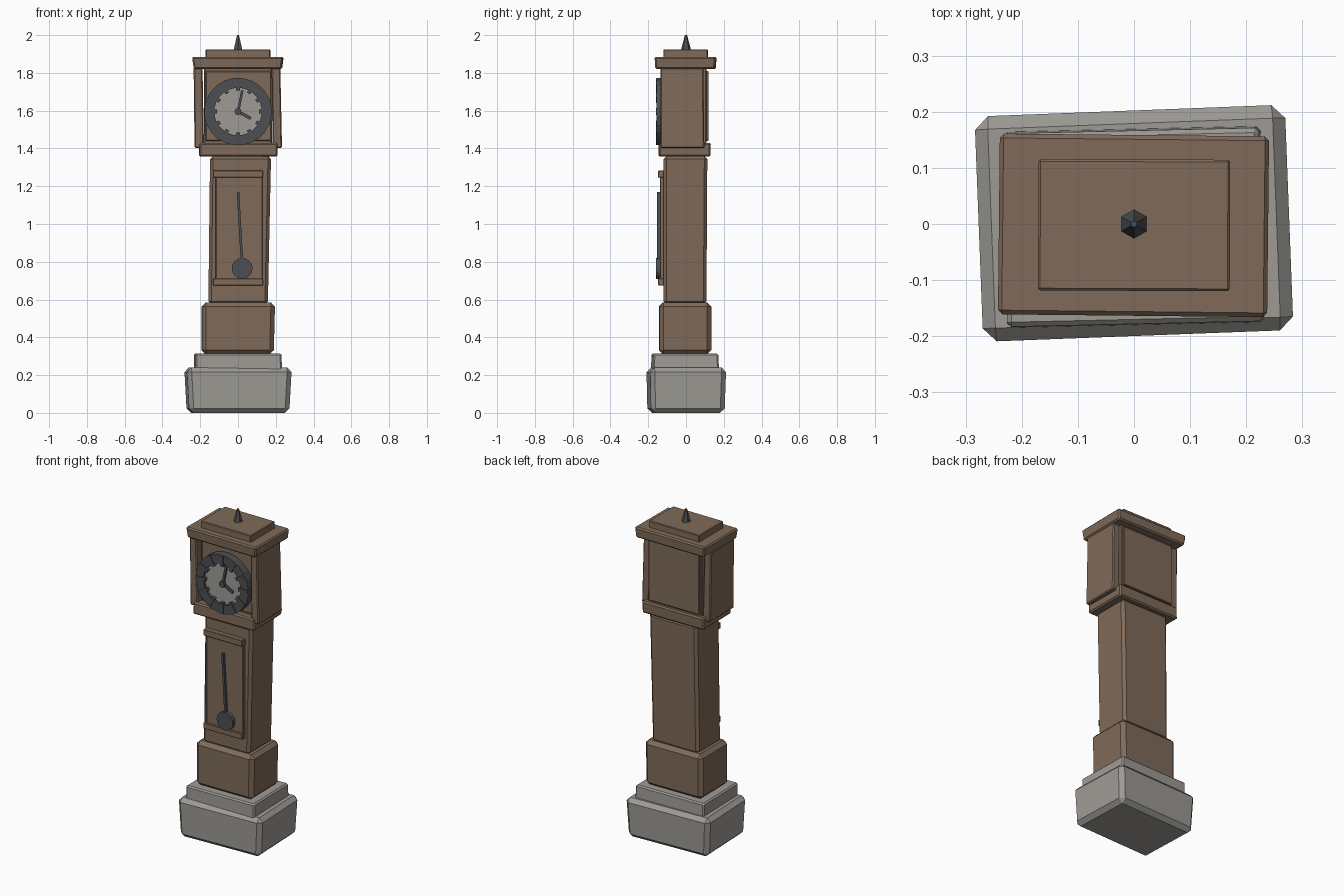
import bpy, bmesh, math
from mathutils import Matrix, Vector

if "Cube" in bpy.data.objects:
    bpy.data.objects.remove(bpy.data.objects["Cube"])


def material(name, rgb):
    m = bpy.data.materials.new(name)
    m.diffuse_color = (*rgb, 1)
    m.use_nodes = True
    m.node_tree.nodes["Principled BSDF"].inputs["Base Color"].default_value = m.diffuse_color
    return m


WOOD = material("brown wood", (0.215, 0.145, 0.100))
STONE = material("grey stone", (0.345, 0.330, 0.305))
METAL = material("dark metal", (0.072, 0.078, 0.085))


def finish(name, bm, mat):
    bmesh.ops.recalc_face_normals(bm, faces=bm.faces[:])
    me = bpy.data.meshes.new(name)
    bm.to_mesh(me)
    bm.free()
    me.materials.append(mat)
    ob = bpy.data.objects.new(name, me)
    bpy.context.collection.objects.link(ob)
    return ob


def block(name, mat, z0, z1, bottom, top=None, bevel=0.01, twist=0):
    """Hand-hewn box: bottom and top rectangles (x0, x1, y0, y1), twisted and chamfered."""
    bm = bmesh.new()
    rings = []
    a = math.radians(twist)
    for z, (x0, x1, y0, y1) in ((z0, bottom), (z1, top or bottom)):
        cx, cy = (x0 + x1) / 2, (y0 + y1) / 2
        ring = []
        for x, y in ((x0, y0), (x1, y0), (x1, y1), (x0, y1)):
            dx, dy = x - cx, y - cy
            ring.append(bm.verts.new((cx + dx * math.cos(a) - dy * math.sin(a),
                                      cy + dx * math.sin(a) + dy * math.cos(a), z)))
        rings.append(ring)
    lo, hi = rings
    bm.faces.new(lo[::-1])
    bm.faces.new(hi)
    for i in range(4):
        j = (i + 1) % 4
        bm.faces.new((lo[i], lo[j], hi[j], hi[i]))
    if bevel:
        bmesh.ops.recalc_face_normals(bm, faces=bm.faces[:])
        bmesh.ops.bevel(bm, geom=bm.edges[:], offset=bevel, segments=1,
                        profile=0.5, affect='EDGES')
    return finish(name, bm, mat)


def bar(name, mat, p, q, width, y0, y1):
    """Flat bar on the front, from (x, z) point p to q."""
    d = Vector((q[0] - p[0], 0, q[1] - p[1]))
    m = (Matrix.Translation(((p[0] + q[0]) / 2, (y0 + y1) / 2, (p[1] + q[1]) / 2))
         @ Matrix.Rotation(math.atan2(d.x, d.z), 4, 'Y')
         @ Matrix.Diagonal((width, y1 - y0, d.length, 1)))
    bm = bmesh.new()
    bmesh.ops.create_cube(bm, size=1, matrix=m)
    return finish(name, bm, mat)


def disc(name, mat, x, z, r, y0, y1, n):
    bm = bmesh.new()
    m = Matrix.Translation((x, (y0 + y1) / 2, z)) @ Matrix.Rotation(math.pi / 2, 4, 'X')
    bmesh.ops.create_cone(bm, cap_ends=True, segments=n, radius1=r, radius2=r,
                          depth=y1 - y0, matrix=m)
    return finish(name, bm, mat)


def ring(name, mat, z, r_in, r_out, y0, y1, n):
    bm = bmesh.new()
    prof = ((r_out, y0), (r_out, y1), (r_in, y1), (r_in, y0))
    loops = []
    for i in range(n):
        a = 2 * math.pi * (i + 0.5) / n
        loops.append([bm.verts.new((r * math.sin(a), y, z + r * math.cos(a)))
                      for r, y in prof])
    for i in range(n):
        p, q = loops[i], loops[(i + 1) % n]
        for k in range(4):
            l = (k + 1) % 4
            bm.faces.new((p[k], p[l], q[l], q[k]))
    return finish(name, bm, mat)


# Stone foot
block("stone_base", STONE, 0.0, 0.24, (-0.265, 0.265, -0.195, 0.195),
      (-0.278, 0.278, -0.2, 0.203), 0.024, 2.2)
block("stone_step", STONE, 0.22, 0.315, (-0.23, 0.23, -0.18, 0.17),
      (-0.23, 0.226, -0.178, 0.166), 0.008, 1.3)

# Wooden plinth and trunk
block("plinth", WOOD, 0.31, 0.585, (-0.192, 0.188, -0.142, 0.132),
      (-0.192, 0.195, -0.142, 0.132), 0.022, 0.6)
block("trunk", WOOD, 0.575, 1.36, (-0.157, 0.158, -0.12, 0.108),
      (-0.148, 0.175, -0.118, 0.113), 0.016)

# Trunk door with its rails
block("door_panel", WOOD, 0.69, 1.27, (-0.118, 0.13, -0.137, -0.1), bevel=0.003)
block("door_bottom_rail", WOOD, 0.675, 0.712, (-0.132, 0.132, -0.148, -0.1), bevel=0.003)
block("door_top_rail", WOOD, 1.245, 1.283, (-0.132, 0.132, -0.148, -0.1), bevel=0.003)

# Pendulum
bar("pendulum_rod", METAL, (0, 1.17), (0.022, 0.78), 0.013, -0.153, -0.134)
disc("pendulum_bob", METAL, 0.022, 0.765, 0.055, -0.16, -0.134, 16)

# Hood
block("hood_moulding", WOOD, 1.357, 1.43, (-0.207, 0.208, -0.145, 0.128),
      (-0.203, 0.21, -0.143, 0.13), 0.008, 0.4)
block("hood_body", WOOD, 1.42, 1.83, (-0.18, 0.18, -0.1, 0.108), bevel=0.004)
block("hood_back_panel", WOOD, 1.44, 1.81, (-0.172, 0.172, 0.09, 0.12), bevel=0.004)
block("hood_front_panel", WOOD, 1.44, 1.81, (-0.172, 0.175, -0.107, -0.08), bevel=0.004)
block("hood_left_side", WOOD, 1.402, 1.83, (-0.23, -0.18, -0.135, 0.097),
      (-0.235, -0.188, -0.135, 0.092), 0.006)
block("hood_right_side", WOOD, 1.402, 1.83, (0.183, 0.233, -0.135, 0.097),
      (0.178, 0.224, -0.135, 0.092), 0.006)

# Cornice and cap
block("cornice", WOOD, 1.82, 1.885, (-0.232, 0.232, -0.16, 0.156),
      (-0.242, 0.24, -0.164, 0.159), 0.008, -0.6)
block("top_cap", WOOD, 1.875, 1.925, (-0.171, 0.171, -0.119, 0.115),
      bevel=0.004, twist=-0.2)

# Finial spike
bm = bmesh.new()
bmesh.ops.create_cone(bm, cap_ends=True, segments=6, radius1=0.027, radius2=0.006,
                      depth=0.08, matrix=Matrix.Translation((0, 0, 1.96)))
finial = finish("finial", bm, METAL)

# Clock dial with hour markers and hands
CZ = 1.595
ring("dial_ring", METAL, CZ, 0.126, 0.179, -0.155, -0.1, 24)
disc("dial_face", STONE, 0, CZ, 0.135, -0.14, -0.1, 24)
for i in range(12):
    a = 2 * math.pi * i / 12
    s, c = math.sin(a), math.cos(a)
    bar("hour_marker", METAL, (0.111 * s, CZ + 0.111 * c),
        (0.176 * s, CZ + 0.176 * c), 0.02, -0.16, -0.13)
bar("minute_hand", METAL, (0, CZ), (0.023, CZ + 0.112), 0.013, -0.152, -0.139)
bar("hour_hand", METAL, (0, CZ), (0.068, CZ - 0.036), 0.017, -0.150, -0.139)
disc("hand_hub", METAL, 0, CZ, 0.019, -0.158, -0.139, 8)
